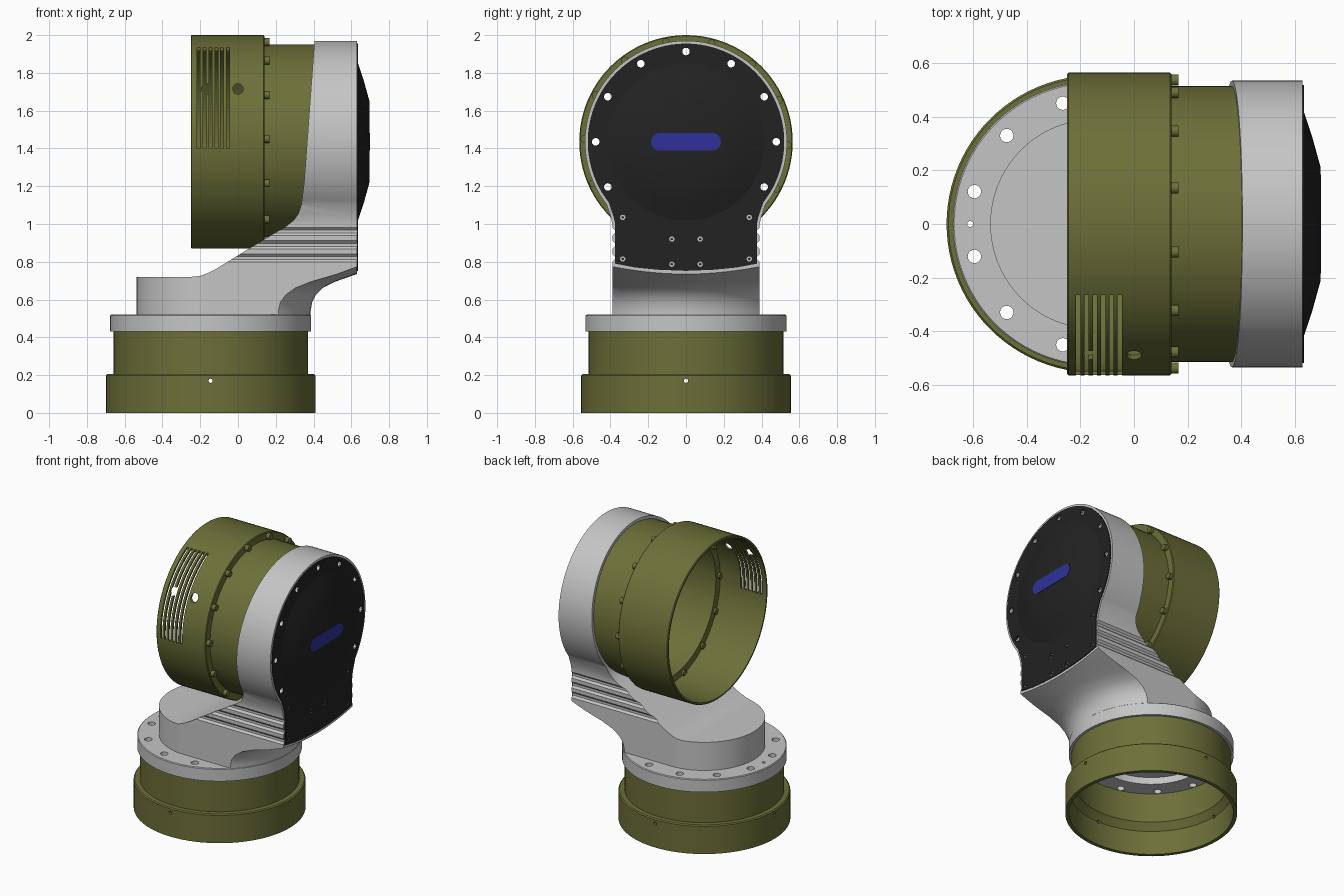
import bpy, bmesh
from math import pi, sin, cos, radians
from mathutils import Matrix, Vector

if "Cube" in bpy.data.objects:
    bpy.data.objects.remove(bpy.data.objects["Cube"])


def material(name, rgb):
    m = bpy.data.materials.new(name)
    m.use_nodes = True
    m.diffuse_color = (*rgb, 1)
    m.node_tree.nodes["Principled BSDF"].inputs["Base Color"].default_value = (*rgb, 1)
    return m


OLIVE = material("olive", (0.15, 0.16, 0.04))
GREY = material("light_grey", (0.56, 0.56, 0.56))
BLACK = material("black", (0.016, 0.016, 0.016))
BLUE = material("blue", (0.03, 0.03, 0.32))

BASE = (-0.145, 0, 0)      # base axis, vertical
DRUM = (0, 0, 1.435)       # drum axis, along x
TURN = {"x": Matrix.Rotation(pi / 2, 4, "Y"),
        "y": Matrix.Rotation(-pi / 2, 4, "X"),
        "z": Matrix.Identity(4)}


def finish(name, bm, mat):
    bmesh.ops.recalc_face_normals(bm, faces=bm.faces)
    mesh = bpy.data.meshes.new(name)
    bm.to_mesh(mesh)
    bm.free()
    if mat:
        mesh.materials.append(mat)
    ob = bpy.data.objects.new(name, mesh)
    bpy.context.collection.objects.link(ob)
    return ob


def lathe(name, profile, mat=None, axis="z", at=(0, 0, 0), closed=False, steps=96):
    """Turn a (radius, height) profile around an axis."""
    bm = bmesh.new()
    vs = [bm.verts.new((r, 0, h)) for r, h in profile]
    es = [bm.edges.new(p) for p in zip(vs, vs[1:])]
    if closed:
        es.append(bm.edges.new((vs[-1], vs[0])))
    bmesh.ops.spin(bm, geom=vs + es, axis=(0, 0, 1), cent=(0, 0, 0),
                   angle=2 * pi, steps=steps)
    bmesh.ops.remove_doubles(bm, verts=bm.verts, dist=1e-5)
    bm.transform(Matrix.Translation(Vector(at)) @ TURN[axis])
    return finish(name, bm, mat)


def rod(name, r, lo, hi, axis, at, mat=None, steps=20):
    return lathe(name, [(0, lo), (r, lo), (r, hi), (0, hi)], mat, axis, at, steps=steps)


def prism(name, pts, axis, lo, hi, mat=None):
    """Extrude a flat outline along an axis."""
    place = {"x": lambda a, b: (lo, a, b),
             "y": lambda a, b: (a, lo, b),
             "z": lambda a, b: (a, b, lo)}[axis]
    bm = bmesh.new()
    face = bm.faces.new([bm.verts.new(place(a, b)) for a, b in pts])
    ext = bmesh.ops.extrude_face_region(bm, geom=[face])
    move = Vector([(hi - lo) * (axis == k) for k in "xyz"])
    bmesh.ops.translate(bm, vec=move,
                        verts=[v for v in ext["geom"] if isinstance(v, bmesh.types.BMVert)])
    return finish(name, bm, mat)


def carve(ob, cutters, op="DIFFERENCE"):
    """Apply booleans and throw the cutters away."""
    bpy.context.view_layer.objects.active = ob
    for c in cutters:
        c.hide_render = True
        mod = ob.modifiers.new("cut", "BOOLEAN")
        mod.operation, mod.solver, mod.object = op, "EXACT", c
        bpy.ops.object.modifier_apply(modifier=mod.name)
        bpy.data.objects.remove(c)


def arc(r, start, end, n, cx=0, cy=0):
    return [(cx + r * cos(radians(start + (end - start) * i / n)),
             cy + r * sin(radians(start + (end - start) * i / n))) for i in range(n + 1)]


def keyhole(inset, foot, grooves=()):
    """Round head on a straight neck, with optional grooves in the neck."""
    w = 0.39 - inset
    side = list(foot)
    for z in grooves:
        side += [(w, z - 0.022), (w - 0.013, z - 0.008), (w - 0.013, z + 0.008), (w, z + 0.022)]
    side += [(w, 1.0), (w + 0.009, 1.04)]
    side += arc(0.535 - inset, -38, 90, 44, 0, DRUM[2])
    return side + [(-y, z) for y, z in reversed(side[:-1]) if y > 0]


# Base rings, open underneath
base = lathe("base_ring", [(0.555, 0), (0.555, 0.198), (0.548, 0.205), (0.515, 0.205),
                           (0.515, 0.43), (0.495, 0.43), (0.495, 0.22), (0.53, 0.17),
                           (0.53, 0)], OLIVE, at=BASE, closed=True)
carve(base, [rod("pin_hole", 0.011, -0.8, 0.8, a, (BASE[0], 0, 0.17)) for a in "xy"])

# Bolted flange
flange = lathe("base_flange", [(0.532, 0.43), (0.532, 0.515), (0.527, 0.52), (0.37, 0.52),
                               (0.37, 0.43)], GREY, at=BASE, closed=True)
holes = [rod("bolt_hole", 0.025, 0.4, 0.6, "z", (BASE[0] + x, y, 0))
         for x, y in arc(0.467, 15, 345, 11)]
holes.append(rod("dowel_hole", 0.011, 0.4, 0.6, "z", (BASE[0] - 0.467, 0, 0)))
carve(flange, holes)

# Elbow housing: side profile limited by the front outline, plan and flared neck
housing = prism("elbow_housing", [
    (-0.7, 0.4), (-0.7, 0.72), (-0.25, 0.72), (-0.2, 0.725), (-0.16, 0.74), (-0.12, 0.76),
    (0.14, 0.92), (0.25, 0.985), (0.295, 1.02), (0.32, 1.055), (0.335, 1.1), (0.35, 1.22),
    (0.405, 1.97), (0.408, 2.1), (0.63, 2.1), (0.63, 0.4)], "y", -0.7, 0.7, GREY)
outline = prism("outline", keyhole(0, [(0.39, 0.3)], (0.82, 0.89, 0.96)), "x", -1, 1)
plan = prism("plan", [(1, -0.8), (1, 0.8), (BASE[0], 0.8)]
             + arc(0.392, 90, 270, 48, BASE[0]) + [(BASE[0], -0.8)], "z", 0.2, 2.5)
flare = lathe("flare", [(0, 0.48), (0.53, 0.48), (0.53, 0.54), (0.537, 0.585), (0.557, 0.625),
                        (0.595, 0.662), (0.66, 0.695), (0.775, 0.735), (0.87, 0.775),
                        (1.2, 0.9), (1.2, 2.3), (0, 2.3)], at=BASE)
carve(housing, [outline, plan, flare], "INTERSECT")

# Hollow for the drum, and the screw holes around the head
cavity = lathe("cavity", [(0, -0.4), (0.56, -0.4), (0.56, 0.17), (0.508, 0.17),
                          (0.508, 0.6), (0, 0.6)], axis="x", at=DRUM)
rim = arc(0.478, -30, 210, 8, 0, DRUM[2])


def rim_holes():
    return [rod("rim_hole", 0.02, 0.55, 0.7, "x", (0, y, z)) for y, z in rim]


carve(housing, [cavity] + rim_holes())

# Cover plate with screw recesses
cover = prism("cover_plate", keyhole(0.015, [(0, 0.752), (0.15, 0.758), (0.27, 0.77),
                                             (0.375, 0.79)]), "x", 0.62, 0.635, BLACK)
recesses = [rod("screw_recess", 0.014, 0.6, 0.7, "x", (0, s * y, z)) for s in (-1, 1)
            for y, z in ((0.335, 1.035), (0.335, 0.815), (0.075, 0.92), (0.075, 0.787))]
carve(cover, rim_holes() + recesses)
for s in (-1, 1):
    for y, z in ((0.335, 1.035), (0.335, 0.815), (0.075, 0.92), (0.075, 0.787)):
        rod("cover_screw", 0.007, 0.625, 0.634, "x", (0, s * y, z), BLACK, 6)

# Shallow dome and blue stripe
dome = lathe("cover_dome", [(0, 0.628), (0.42, 0.628), (0.42, 0.634), (0.32, 0.667),
                            (0.215, 0.696), (0, 0.696)], BLACK, "x", DRUM)
prism("blue_stripe", arc(0.047, -90, 90, 12, 0.138, DRUM[2])
      + arc(0.047, 90, 270, 12, -0.138, DRUM[2]), "x", 0.694, 0.699, BLUE)

# Open drum with cooling slots and two round ports
drum = lathe("drum", [(0.56, -0.25), (0.565, -0.245), (0.565, 0.135), (0.56, 0.14),
                      (0.515, 0.14), (0.515, 0.56), (0.5, 0.56), (0.5, 0.115),
                      (0.55, 0.115), (0.55, -0.25)], OLIVE, "x", DRUM, closed=True)
slots = []
for i in range(6):
    x = -0.208 + 0.031 * i
    slots.append(prism("slot", [(x - 0.008, -0.7), (x + 0.008, -0.7),
                                (x + 0.008, -0.265), (x - 0.008, -0.265)], "z", 1.4, 1.96))
ports = [rod("port", 0.028, -0.7, -0.3, "y", (x, 0, 1.715)) for x in (-0.165, 0)]
carve(drum, slots + ports)

# Bolts around the drum shoulder
for y, z in arc(0.538, 14.5, 14.5 + 360 * 13 / 14, 13):
    rod("drum_bolt", 0.021, 0.1, 0.166, "x", (0, z, DRUM[2] + y), OLIVE, 16)

# Smooth curved walls, keep edges sharp
bpy.ops.object.select_all(action="DESELECT")
for ob in bpy.context.scene.objects:
    if ob.type == "MESH":
        ob.select_set(True)
        bpy.context.view_layer.objects.active = ob
bpy.ops.object.shade_smooth_by_angle(angle=radians(25))
